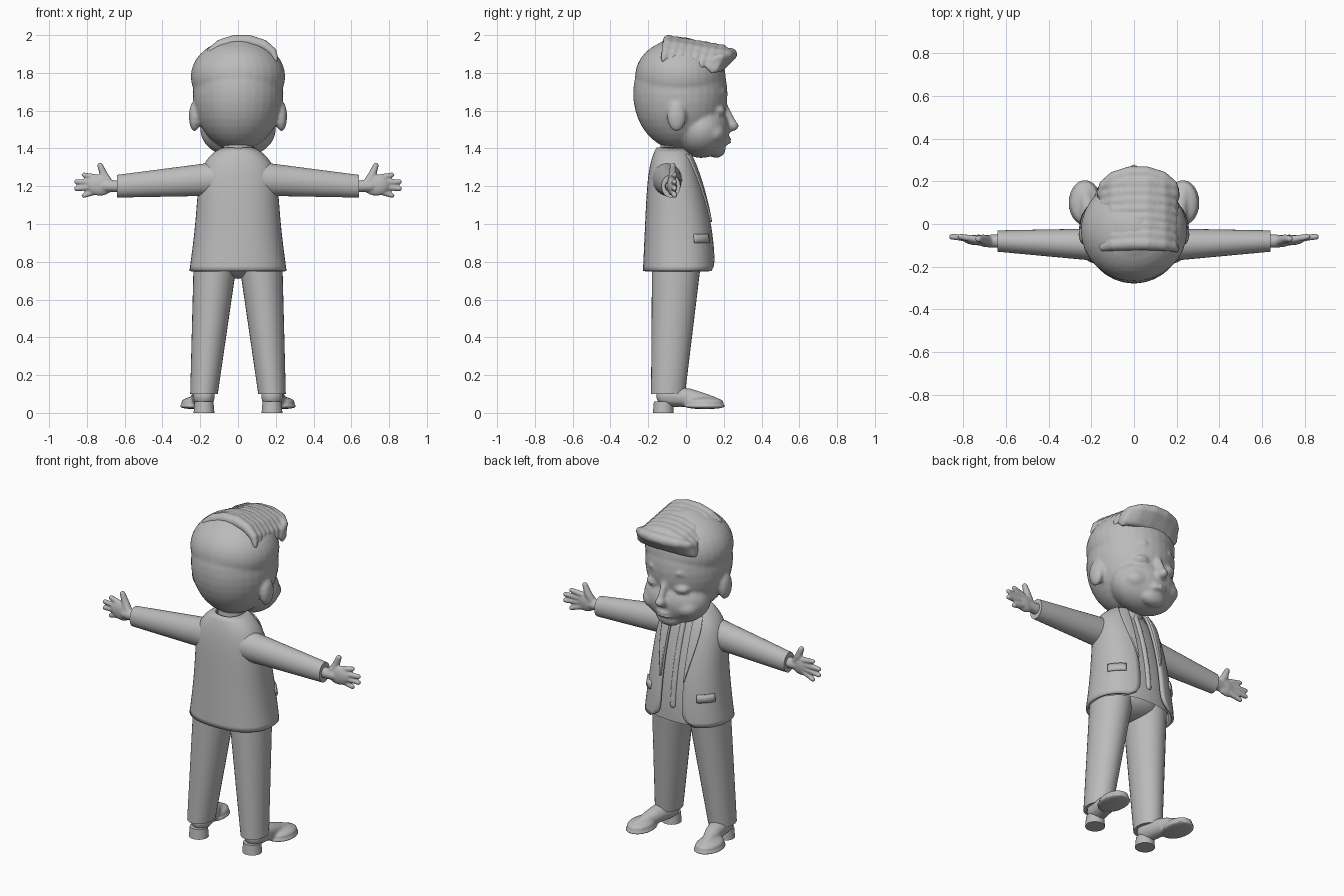
import bpy, bmesh, math
from mathutils import Vector, Matrix

cube = bpy.data.objects.get("Cube")
if cube:
    bpy.data.objects.remove(cube)

GREY = (.5, .5, .5, 1)
clay = bpy.data.materials.new("neutral_grey_clay")
clay.use_nodes = True
clay.diffuse_color = GREY
clay.node_tree.nodes["Principled BSDF"].inputs["Base Color"].default_value = GREY
BOTH_SIDES = (-1, 1)


def finish(name, bm, mirror=False, thickness=0, voxel=0, relax=0):
    """Turn a bmesh into a smooth object with its modifiers."""
    bmesh.ops.recalc_face_normals(bm, faces=bm.faces)
    mesh = bpy.data.meshes.new(name)
    bm.to_mesh(mesh)
    bm.free()
    mesh.materials.append(clay)
    mesh.shade_smooth()
    mesh.set_sharp_from_angle(angle=math.radians(50))
    part = bpy.data.objects.new(name, mesh)
    bpy.context.collection.objects.link(part)
    if mirror:
        part.modifiers.new("Mirror", "MIRROR").use_mirror_merge = False
    if thickness:
        solid = part.modifiers.new("Thickness", "SOLIDIFY")
        solid.thickness, solid.offset = thickness, 0
    if voxel:
        blend = part.modifiers.new("Blend", "REMESH")
        blend.mode, blend.voxel_size, blend.use_smooth_shade = "VOXEL", voxel, True
    if relax:
        smooth = part.modifiers.new("Relax", "SMOOTH")
        smooth.factor, smooth.iterations = .5, relax


def blob(bm, at, size):
    """Add an ellipsoid."""
    place = Matrix.Translation(at) @ Matrix.Diagonal((*size, 1))
    bmesh.ops.create_uvsphere(bm, u_segments=32, v_segments=20, radius=1, matrix=place)


def tube(bm, points, radii):
    """Add a tapered strand of closely packed balls, to be blended."""
    joints = [(Vector(point), radius) for point, radius in zip(points, radii)]
    for (start, thick), (end, thin) in zip(joints, joints[1:]):
        count = math.ceil((end - start).length / min(thick, thin) * 3)
        for step in range(count + 1):
            blend = step / count
            bmesh.ops.create_icosphere(bm, subdivisions=2, radius=thick + (thin - thick) * blend,
                                       matrix=Matrix.Translation(start.lerp(end, blend)))


def limb(bm, start, end, start_size, end_size, steps=8, sides=32):
    """Add a straight taper; the zero in each size marks the long axis."""
    across = [axis for axis in range(3) if start_size[axis]]
    rings = []
    for step in range(steps + 1):
        blend = step / steps
        centre = Vector(start).lerp(Vector(end), blend)
        size = Vector(start_size).lerp(Vector(end_size), blend)
        ring = []
        for side in range(sides):
            angle = math.tau * side / sides
            point = centre.copy()
            point[across[0]] += size[across[0]] * math.cos(angle)
            point[across[1]] += size[across[1]] * math.sin(angle)
            ring.append(bm.verts.new(point))
        rings.append(ring)
    for low, high in zip(rings, rings[1:]):
        for side in range(sides):
            after = (side + 1) % sides
            bm.faces.new((low[side], low[after], high[after], high[side]))
    bm.faces.new(rings[0])
    bm.faces.new(rings[-1])


# Torso form, with rise going from the hem to the collar
def torso_width(rise):
    return .2 + .05 * (1 - rise) ** 2 - .12 * rise ** 10


def torso_front(rise):
    return .15 - .14 * rise ** 2


def torso_back(rise):
    return -.22 + .03 * rise + .04 * rise ** 8


def torso_height(rise):
    return .75 + .65 * rise


def opening(rise):
    """Angle from the front to the jacket edge, rounded off at the hem."""
    gap = .06 + .07 * (1 - rise) ** 25
    return math.asin(gap / max(torso_width(rise), .09))


def cloth(bottom, top, start, stop, lift=0, rows=24, columns=48):
    """Make a sheet wrapped on the torso form between two angles."""
    bm = bmesh.new()
    grid = []
    for row in range(rows + 1):
        rise = bottom + (top - bottom) * row / rows
        front, back = torso_front(rise) + lift, torso_back(rise) - lift
        line = []
        for column in range(columns + 1):
            angle = start(rise) + (stop(rise) - start(rise)) * column / columns
            sine, cosine = math.sin(angle), math.cos(angle)
            x = (torso_width(rise) + lift) * math.copysign(abs(sine) ** .85, sine)
            bulge = math.copysign(abs(cosine) ** .85, cosine)
            y = (front + back) / 2 + bulge * (front - back) / 2
            line.append(bm.verts.new((x, y, torso_height(rise))))
        grid.append(line)
    for low, high in zip(grid, grid[1:]):
        for left in range(columns):
            bm.faces.new((low[left], low[left + 1], high[left + 1], high[left]))
    return bm


# Head: skull, face, ears and features blended together
head = bmesh.new()
blob(head, at=(0, -.03, 1.69), size=(.24, .25, .3))
blob(head, at=(0, -.03, 1.78), size=(.25, .24, .2))
blob(head, at=(0, .03, 1.68), size=(.22, .18, .2))
blob(head, at=(0, .08, 1.5), size=(.2, .15, .15))
blob(head, at=(0, .16, 1.4), size=(.08, .05, .05))
blob(head, at=(0, .24, 1.52), size=(.03, .04, .03))
for lip in (1.43, 1.45):
    blob(head, at=(0, .2, lip), size=(.06, .04, .01))
tube(head, [(0, .2, 1.63), (0, .25, 1.53)], [.02, .02])
for side in BOTH_SIDES:
    blob(head, at=(side * .23, -.05, 1.57), size=(.03, .05, .08))
    blob(head, at=(side * .1, .14, 1.48), size=(.08, .07, .06))
    blob(head, at=(side * .09, .17, 1.6), size=(.05, .04, .03))
    tube(head, [(side * .04, .2, 1.67), (side * .09, .19, 1.7), (side * .15, .15, 1.67)],
         [.01, .02, .01])
finish("head", head, voxel=.01, relax=4)

# Hair: locks arching across the crown, then an overhanging quiff
hair = bmesh.new()


def lock(y, z, forward, rise, bends=7):
    points, radii = [], []
    for bend in range(bends + 1):
        angle = math.pi * bend / bends
        arch = math.sin(angle)
        points.append((.02 - .18 * math.cos(angle), y + forward * arch, z + rise * arch))
        radii.append(.015 + .02 * arch)
    tube(hair, points, radii)


for row in range(8):
    lock(y=.04 * row - .12, z=1.87 - .007 * row, forward=.03, rise=.1)
for row in range(4):
    lock(y=.14, z=1.87 - .02 * row, forward=.1 - .02 * row, rise=.03)
finish("swept_hair", hair, voxel=.009, relax=2)

# Neck, shirt and tie
neck = bmesh.new()
limb(neck, start=(0, -.06, 1.3), end=(0, -.05, 1.5), start_size=(.08, .08, 0), end_size=(.08, .08, 0))
finish("neck", neck)
finish("shirt", cloth(0, .96, lambda rise: 0, lambda rise: math.tau, lift=-.02))
tie = bmesh.new()
drops = [.15, .35, .55, .75, .92]
tube(tie, [(0, torso_front(rise) - .025, torso_height(rise)) for rise in drops], [.02] * len(drops))
finish("tie", tie, voxel=.008, relax=3)

# Jacket with lapels that widen upward and pocket flaps on the hips
finish("jacket", cloth(0, 1, opening, lambda rise: math.tau - opening(rise)), thickness=.016)
finish("lapels", cloth(.4, .95, opening, lambda rise: opening(rise) + .7 * (rise - .38),
                       lift=.01, columns=8), mirror=True, thickness=.014)
finish("pocket_flaps", cloth(.23, .3, lambda rise: .65, lambda rise: 1.2, lift=.01, rows=2, columns=8),
       mirror=True, thickness=.014)

# Sleeves
sleeve = bmesh.new()
limb(sleeve, start=(.1, -.1, 1.24), end=(.64, -.08, 1.2), start_size=(0, .08, .09), end_size=(0, .05, .06))
finish("sleeve", sleeve, mirror=True)

# Hands with spread fingers, palms forward
hand = bmesh.new()
tube(hand, [(.6, -.08, 1.2), (.7, -.08, 1.2)], [.035, .03])
blob(hand, at=(.73, -.075, 1.205), size=(.07, .025, .055))
for finger in range(4):
    spread = finger - 1.5
    tube(hand, [(.75, -.07, 1.21 - .024 * spread), (.86 - .02 * spread ** 2, -.06, 1.205 - .036 * spread)],
         [.018, .014])
tube(hand, [(.68, -.08, 1.21), (.71, -.07, 1.26), (.73, -.07, 1.31)], [.025, .022, .016])
finish("hand", hand, mirror=True, voxel=.006, relax=3)

# Trousers
hips = bmesh.new()
blob(hips, at=(0, -.04, .8), size=(.19, .13, .09))
finish("hips", hips)
leg = bmesh.new()
limb(leg, start=(.12, -.05, .8), end=(.18, -.095, .1), start_size=(.115, .13, 0), end_size=(.073, .09, 0))
finish("trouser_leg", leg, mirror=True)

# Shoes: upper and flared sole blended, then a heel block
shoe = bmesh.new()
tube(shoe, [(.18, -.1, .09), (.2, .02, .08), (.23, .14, .06)], [.06, .05, .03])
blob(shoe, at=(.23, .1, .055), size=(.07, .1, .03))
blob(shoe, at=(.23, .1, .035), size=(.08, .11, .015))
finish("shoe", shoe, mirror=True, voxel=.008, relax=3)
heel = bmesh.new()
limb(heel, start=(.18, -.12, .06), end=(.18, -.12, 0), start_size=(.05, .05, 0), end_size=(.055, .055, 0))
finish("shoe_heel", heel, mirror=True)
